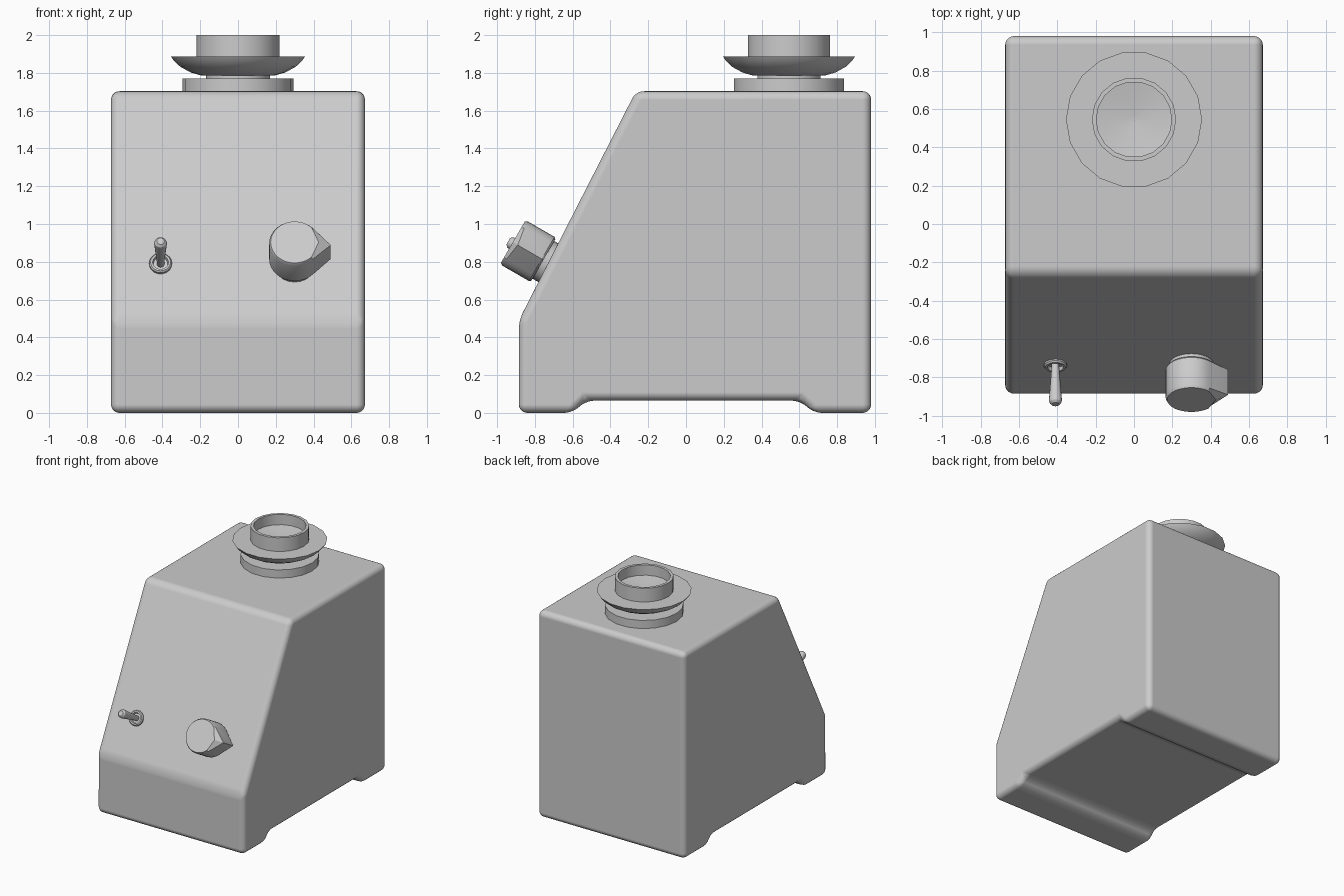
import bpy, bmesh, math
from mathutils import Matrix

cube = bpy.data.objects.get("Cube")
if cube:
    bpy.data.objects.remove(cube, do_unlink=True)

GREY = (0.6, 0.6, 0.6, 1.0)
grey = bpy.data.materials.new("plain grey")
grey.use_nodes = True
grey.diffuse_color = GREY
grey.node_tree.nodes["Principled BSDF"].inputs["Base Color"].default_value = GREY


def finish(name, bm, matrix=None, angle=30):
    """Turn a bmesh into a smooth shaded object with the material."""
    bmesh.ops.remove_doubles(bm, verts=bm.verts, dist=1e-5)
    bmesh.ops.recalc_face_normals(bm, faces=bm.faces)
    mesh = bpy.data.meshes.new(name)
    bm.to_mesh(mesh)
    bm.free()
    mesh.materials.append(grey)
    obj = bpy.data.objects.new(name, mesh)
    bpy.context.collection.objects.link(obj)
    if matrix:
        obj.matrix_world = matrix
    bpy.ops.object.select_all(action="DESELECT")
    obj.select_set(True)
    bpy.context.view_layer.objects.active = obj
    bpy.ops.object.shade_smooth_by_angle(angle=math.radians(angle))
    return obj


def skin(bm, rings, close=False):
    """Bridge equal rings of points with quads; cap both ends or close the loop."""
    loops = [[bm.verts.new(p) for p in ring] for ring in rings]
    pairs = list(zip(loops, loops[1:]))
    if close:
        pairs.append((loops[-1], loops[0]))
    n = len(loops[0])
    for a, b in pairs:
        for i in range(n):
            j = (i + 1) % n
            bm.faces.new((a[i], a[j], b[j], b[i]))
    if not close:
        bm.faces.new(loops[0])
        bm.faces.new(loops[-1])


def circle(radius, z, sides):
    return [(radius * math.cos(math.tau * i / sides),
             radius * math.sin(math.tau * i / sides), z) for i in range(sides)]


def lathe(name, profile, sides, matrix, close=False):
    bm = bmesh.new()
    skin(bm, [circle(r, z, sides) for r, z in profile], close)
    return finish(name, bm, matrix)


# Housing: side profile extruded across the width, all edges rounded
HALF_WIDTH = 0.672
profile = [(-0.885, 0), (-0.885, 0.49), (-0.265, 1.703), (0.98, 1.703), (0.98, 0),
           (0.675, 0), (0.605, 0.065), (-0.53, 0.065), (-0.60, 0)]
bm = bmesh.new()
skin(bm, [[(x, y, z) for y, z in profile] for x in (-HALF_WIDTH, HALF_WIDTH)])
housing = finish("housing", bm, angle=180)
bevel = housing.modifiers.new("rounded edges", "BEVEL")
bevel.width = 0.045
bevel.segments = 5
bevel.limit_method = "ANGLE"
bevel.angle_limit = math.radians(20)
bevel.use_clamp_overlap = False
bevel.harden_normals = True

# Stacked holder on top: base ring, dished flange and open cup
SIDES = 18
top = Matrix.Translation((0, 0.545, 0))
lathe("base_ring", [(0.295, 1.69), (0.295, 1.77), (0.16, 1.77)], SIDES, top)
lathe("neck", [(0.17, 1.76), (0.17, 1.79)], SIDES, top)
lathe("dished_flange", [(0.16, 1.785), (0.19, 1.785), (0.25, 1.802), (0.305, 1.832),
                        (0.34, 1.865), (0.355, 1.887), (0.2, 1.887)], SIDES, top)
lathe("cup", [(0.22, 1.88), (0.22, 2.0), (0.197, 2.0), (0.197, 1.915),
              (0.0005, 1.885)], SIDES, top)


def on_panel(x, y, z):
    """Frame with its z axis pointing out of the sloping panel."""
    return Matrix.Translation((x, y, z)) @ Matrix.Rotation(math.radians(60), 4, "X")


# Pointer knob: round body drawn out to a corner on one side
RADIUS, LENGTH, STEPS = 0.135, 0.187, 24


def knob_ring(radius, z, tip, tip_z):
    start, sweep = math.pi / 4, 1.5 * math.pi
    ring = [(radius * math.cos(start + sweep * i / STEPS),
             radius * math.sin(start + sweep * i / STEPS), z) for i in range(STEPS + 1)]
    return ring + [(tip, 0, tip_z)]


bm = bmesh.new()
tip = RADIUS * math.sqrt(2)
skin(bm, [knob_ring(RADIUS - 0.008, 0, tip - 0.008, 0),
          knob_ring(RADIUS, 0.01, tip, 0.01),
          knob_ring(RADIUS, LENGTH - 0.015, tip, LENGTH - 0.03),
          knob_ring(RADIUS - 0.008, LENGTH, RADIUS - 0.008, LENGTH)])
knob_frame = on_panel(0.30, -0.755, 0.81)
finish("pointer_knob", bm, knob_frame)
lathe("knob_collar", [(0.115, -0.06), (0.115, 0.01)], 24, knob_frame)

# Toggle switch: threaded collar and flared lever
switch_frame = on_panel(-0.41, -0.735, 0.79)
lathe("switch_collar", [(0.06, -0.03), (0.06, 0.008), (0.053, 0.016), (0.042, 0.016),
                        (0.038, 0.0), (0.038, -0.03)], 20, switch_frame, close=True)
lathe("switch_lever", [(0.02, -0.03), (0.02, 0.02), (0.034, 0.212), (0.031, 0.226),
                       (0.02, 0.238)], 16, switch_frame)
